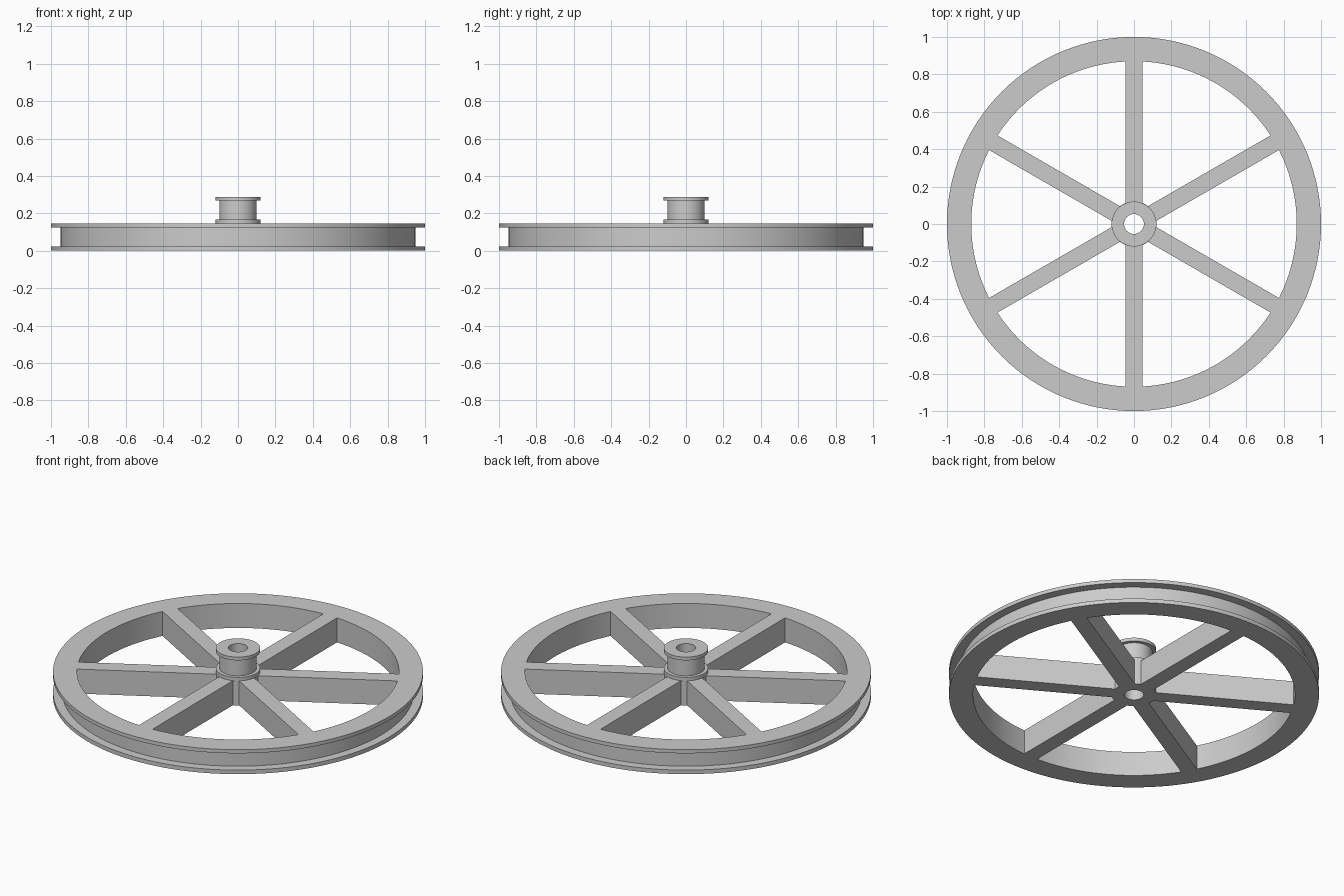
import bpy, bmesh, math

if "Cube" in bpy.data.objects:
    bpy.data.objects.remove(bpy.data.objects["Cube"])

SEG = 128
SPOKE_HALF = 0.045
HUB_R, RIM_IN = 0.121, 0.87

grey = bpy.data.materials.new("plain grey")
grey.diffuse_color = (0.6, 0.6, 0.6, 1)
grey.use_nodes = True
grey.node_tree.nodes["Principled BSDF"].inputs["Base Color"].default_value = grey.diffuse_color


def finish(name, bm):
    bmesh.ops.recalc_face_normals(bm, faces=bm.faces)
    me = bpy.data.meshes.new(name)
    bm.to_mesh(me)
    bm.free()
    me.materials.append(grey)
    ob = bpy.data.objects.new(name, me)
    bpy.context.collection.objects.link(ob)
    return ob


def lathe(name, profile):
    """Revolve a closed (radius, z) loop around the z axis."""
    bm = bmesh.new()
    rings = [[bm.verts.new((r * math.cos(2 * math.pi * i / SEG),
                            r * math.sin(2 * math.pi * i / SEG), z))
              for r, z in profile] for i in range(SEG)]
    n = len(profile)
    for i in range(SEG):
        a, b = rings[i], rings[(i + 1) % SEG]
        for j in range(n):
            k = (j + 1) % n
            bm.faces.new((a[j], b[j], b[k], a[k]))
    return finish(name, bm)


# Grooved wheel with the small pulley on top and a through bore
wheel = lathe("pulley_wheel", [
    (0.053, 0), (1, 0), (1, 0.024), (0.95, 0.024), (0.95, 0.124),
    (1, 0.124), (1, 0.146), (0.12, 0.146), (0.12, 0.167), (0.1, 0.167),
    (0.1, 0.268), (0.12, 0.268), (0.12, 0.288), (0.053, 0.288)])

# Six pockets between parallel-sided spokes
bm = bmesh.new()
for s in range(6):
    mid = s * math.pi / 3
    outline = []
    for r, steps, sign in ((HUB_R, 4, -1), (RIM_IN, 24, 1)):
        half = math.pi / 6 - math.asin(SPOKE_HALF / r)
        for i in range(steps + 1):
            a = mid + sign * half * (2 * i / steps - 1)
            outline.append((r * math.cos(a), r * math.sin(a)))
    low = [bm.verts.new((x, y, -0.1)) for x, y in outline]
    high = [bm.verts.new((x, y, 0.4)) for x, y in outline]
    bm.faces.new(low)
    bm.faces.new(high)
    for i in range(len(low)):
        k = (i + 1) % len(low)
        bm.faces.new((low[i], low[k], high[k], high[i]))
cutter = finish("pocket_cutter", bm)
cutter.hide_render = True

# Cut the pockets, then smooth the round walls
mod = wheel.modifiers.new("pockets", 'BOOLEAN')
mod.operation = 'DIFFERENCE'
mod.solver = 'EXACT'
mod.object = cutter
bpy.context.view_layer.objects.active = wheel
wheel.select_set(True)
bpy.ops.object.modifier_apply(modifier=mod.name)
bpy.data.objects.remove(cutter)
bpy.ops.object.shade_smooth_by_angle(angle=math.radians(30))
